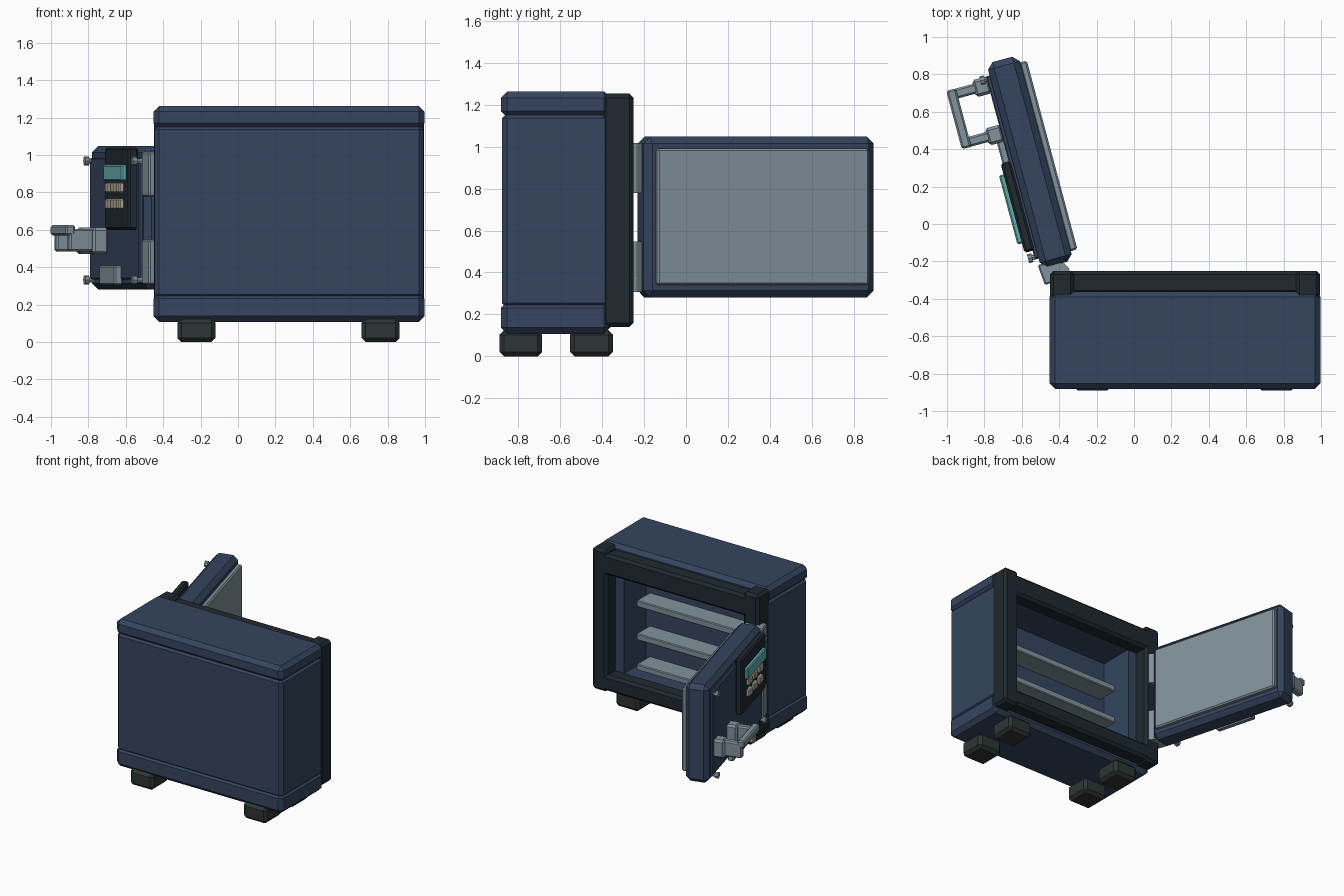
import bpy, bmesh, math
from mathutils import Matrix, Vector

if "Cube" in bpy.data.objects:
    bpy.data.objects.remove(bpy.data.objects["Cube"])


def mat(name, r, g, b):
    m = bpy.data.materials.new(name)
    m.diffuse_color = (r, g, b, 1)
    m.use_nodes = True
    m.node_tree.nodes["Principled BSDF"].inputs["Base Color"].default_value = m.diffuse_color
    return m


NAVY = mat("navy_paint", .035, .06, .115)
DARK = mat("dark_metal", .014, .022, .03)
STEEL = mat("steel", .22, .29, .33)
RUBBER = mat("rubber", .026, .036, .034)
TEAL = mat("screen_teal", .12, .42, .42)
BEIGE = mat("key_beige", .45, .40, .33)

# Door space: x along the door, y outward from its face, origin near the hinge
WORLD = Matrix.Identity(4)
DOOR = Matrix.Translation((-.42, -.25, 0)) @ Matrix.Rotation(math.radians(105), 4, 'Z')


def finish(name, bm, material, matrix):
    bmesh.ops.recalc_face_normals(bm, faces=bm.faces)
    me = bpy.data.meshes.new(name)
    bm.to_mesh(me)
    bm.free()
    me.materials.append(material)
    ob = bpy.data.objects.new(name, me)
    ob.matrix_world = matrix
    bpy.context.collection.objects.link(ob)
    return ob


def box(name, xs, ys, zs, material, chamfer=.01, space=WORLD):
    """Chamfered box given by its x, y and z ranges."""
    size = Vector((xs[1] - xs[0], ys[1] - ys[0], zs[1] - zs[0]))
    mid = Vector((sum(xs) / 2, sum(ys) / 2, sum(zs) / 2))
    bm = bmesh.new()
    bmesh.ops.create_cube(bm, size=1)
    bmesh.ops.scale(bm, vec=size, verts=bm.verts)
    if chamfer:
        bmesh.ops.bevel(bm, geom=bm.edges[:], offset=chamfer, segments=1, affect='EDGES')
    return finish(name, bm, material, space @ Matrix.Translation(mid))


def cylinder(name, centre, radius, depth, sides, material, space=WORLD, tilt=0):
    bm = bmesh.new()
    bmesh.ops.create_cone(bm, cap_ends=True, segments=sides, radius1=radius,
                          radius2=radius, depth=depth)
    return finish(name, bm, material,
                  space @ Matrix.Translation(centre) @ Matrix.Rotation(tilt, 4, 'X'))


# Body: hollow shell, roof cap and plinth
shell = box("body_shell", (-.447, .992), (-.877, -.36), (.23, 1.16), NAVY, .025)
cutter = box("cavity_cutter", (-.25, .79), (-.63, -.2), (.27, 1.07), NAVY, 0)
cutter.hide_render = True
mod = shell.modifiers.new("cavity", 'BOOLEAN')
mod.operation = 'DIFFERENCE'
mod.solver = 'EXACT'
mod.object = cutter
bpy.context.view_layer.update()
hollow = bpy.data.meshes.new_from_object(
    shell.evaluated_get(bpy.context.evaluated_depsgraph_get()))
shell.modifiers.clear()
shell.data = hollow
bpy.data.objects.remove(cutter)
box("roof_cap", (-.452, .997), (-.882, -.36), (1.14, 1.262), NAVY, .03)
box("plinth", (-.452, .997), (-.882, -.36), (.108, .262), NAVY, .03)

# Feet
for i, x in enumerate((-.222, .762)):
    for j, y in enumerate((-.787, -.45)):
        box(f"foot_{i}_{j}", (x - .102, x + .102), (y - .102, y + .102), (0, .125), RUBBER, .022)

# Front frame: two posts and two beams
for side, xs in (("left", (-.45, -.32)), ("right", (.865, .995))):
    box(f"frame_post_{side}", xs, (-.40, -.25), (.14, 1.252), DARK, .02)
box("frame_beam_top", (-.42, .965), (-.375, -.25), (1.06, 1.225), DARK, .02)
box("frame_beam_bottom", (-.42, .965), (-.375, -.25), (.15, .275), DARK, .02)

# Shelves
for i, z in enumerate((.31, .55, .81)):
    box(f"shelf_{i}", (-.22, .76), (-.635, -.47), (z - .05, z), STEEL, .006)

# Door slab with inner and outer panels
box("door_slab", (.03, 1.165), (-.107, .07), (.28, 1.048), NAVY, .034, DOOR)
box("door_inner_panel", (.08, 1.125), (-.143, -.1), (.34, .99), STEEL, .01, DOOR)
box("door_outer_plate", (.09, 1.10), (.06, .09), (.335, .985), NAVY, .006, DOOR)

# Plate bolts
for i, u in enumerate((.10, 1.085)):
    for j, z in enumerate((.332, .968)):
        cylinder(f"bolt_shaft_{i}_{j}", (u, .085, z), .014, .06, 8, STEEL, DOOR, math.pi / 2)
        cylinder(f"bolt_head_{i}_{j}", (u, .113, z), .024, .024, 8, STEEL, DOOR, math.pi / 2)

# Keypad, screen and keys
box("keypad", (.135, .63), (.08, .135), (.60, 1.04), DARK, .012, DOOR)
box("keypad_screen", (.188, .57), (.125, .16), (.86, .948), TEAL, .008, DOOR)
for r, z in enumerate((.738, .826)):
    for c, u in enumerate((.28, .39, .50)):
        box(f"key_{r}_{c}", (u - .037, u + .037), (.125, .158), (z - .028, z + .028),
            BEIGE, .007, DOOR)

# Plain plate low on the door
box("lower_plate", (.46, .78), (.08, .125), (.305, .41), STEEL, .008, DOOR)

# Handle: two bosses with stems and a grip bar
for i, u in enumerate((.785, 1.052)):
    box(f"handle_boss_{i}", (u - .047, u + .047), (.08, .17), (.47, .612), STEEL, .015, DOOR)
    box(f"handle_stem_{i}", (u - .027, u + .027), (.15, .295), (.485, .605), STEEL, .01, DOOR)
box("handle_bar", (.757, 1.08), (.262, .315), (.57, .625), STEEL, .01, DOOR)

# Hinges: barrel plus a leaf
for i, z in enumerate((.428, .898)):
    cylinder(f"hinge_barrel_{i}", (-.405, -.268, z), .065, .24, 12, STEEL)
    leaf = Matrix.Translation((-.468, -.262, z)) @ Matrix.Rotation(math.radians(20), 4, 'Z')
    box(f"hinge_leaf_{i}", (-.03, .05), (-.058, .055), (-.12, .12), STEEL, .008, leaf)
